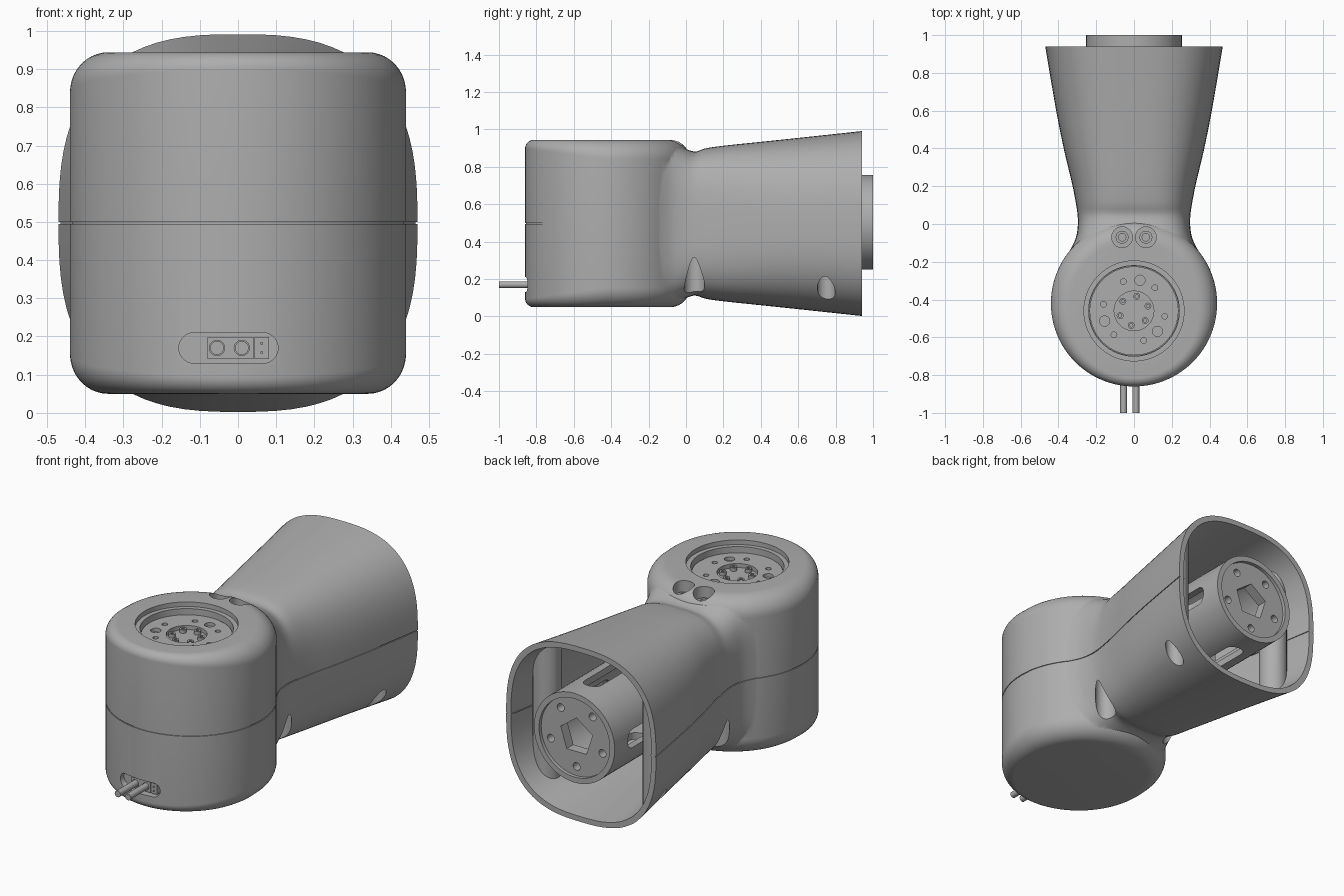
import bpy, bmesh
from math import sin, cos, pi, radians, copysign
from mathutils import Matrix, Vector

if "Cube" in bpy.data.objects:
    bpy.data.objects.remove(bpy.data.objects["Cube"])

grey = bpy.data.materials.new("matte_grey")
grey.use_nodes = True
grey.diffuse_color = (0.42, 0.42, 0.42, 1)
grey.node_tree.nodes["Principled BSDF"].inputs["Base Color"].default_value = grey.diffuse_color

MID = 0.497                      # height of the seam between the shells
HEAD = Vector((0, -0.42, 0))     # axis of the round head
WELL = Vector((0, -0.46, 0))     # axis of the top flange
TO_BACK = Matrix.Rotation(-pi / 2, 4, 'X')


def loft(name, rings):
    """Closed solid through rings with equal point counts."""
    bm = bmesh.new()
    rows = [[bm.verts.new(p) for p in ring] for ring in rings]
    n = len(rows[0])
    for a, b in zip(rows, rows[1:]):
        for i in range(n):
            j = (i + 1) % n
            bm.faces.new((a[i], a[j], b[j], b[i]))
    bm.faces.new(rows[0])
    bm.faces.new(rows[-1])
    bmesh.ops.recalc_face_normals(bm, faces=bm.faces)
    mesh = bpy.data.meshes.new(name)
    bm.to_mesh(mesh)
    bm.free()
    mesh.materials.append(grey)
    ob = bpy.data.objects.new(name, mesh)
    bpy.context.collection.objects.link(ob)
    return ob


def prism(name, outline, depth, place):
    return loft(name, [[place @ Vector((x, y, z)) for x, y in outline] for z in (0, depth)])


def circle(r, n=32, turn=0.0):
    return [(r * cos(turn + 2 * pi * i / n), r * sin(turn + 2 * pi * i / n)) for i in range(n)]


def stadium(half, r):
    return [(x + copysign(half, x), y) for x, y in circle(r, 32, pi / 32)]


def rect(w, h):
    return [(-w, -h), (w, -h), (w, h), (-w, h)]


def at(x, y, z):
    return Matrix.Translation((x, y, z))


def boolean(ob, others, operation='DIFFERENCE'):
    bpy.context.view_layer.objects.active = ob
    for other in others:
        mod = ob.modifiers.new("cut", 'BOOLEAN')
        mod.operation, mod.object = operation, other
        bpy.ops.object.modifier_apply(modifier=mod.name)
        bpy.data.objects.remove(other)


def around(centre, r, count, first):
    for i in range(count):
        a = radians(first) + 2 * pi * i / count
        yield centre.x + r * cos(a), centre.y + r * sin(a)


# Arm sections: y, half width, half height, squareness
ARM = [(-0.3, .405, .436, 7), (-0.2, .376, .438, 6), (-0.13, .334, .437, 5.2),
       (-0.07, .307, .425, 4.5), (0, .297, .398, 3.8), (.05, .299, .385, 3.4),
       (.1, .306, .401, 3.2), (.2, .325, .416, 3), (.4, .372, .437, 2.8),
       (.6, .412, .458, 2.7), (.94, .47, .4945, 2.7)]


def arm_values(y):
    """Smooth interpolation of the section table."""
    i = max(k for k in range(len(ARM) - 1) if ARM[k][0] <= y)
    a, b = ARM[i], ARM[i + 1]
    before, after = ARM[max(i - 1, 0)], ARM[min(i + 2, len(ARM) - 1)]
    d = b[0] - a[0]
    t = (y - a[0]) / d
    out = []
    for k in (1, 2, 3):
        m0 = (b[k] - before[k]) / (b[0] - before[0]) * d
        m1 = (after[k] - a[k]) / (after[0] - a[0]) * d
        out.append(a[k] + t * m0 + t * t * (3 * (b[k] - a[k]) - 2 * m0 - m1)
                   + t ** 3 * (2 * (a[k] - b[k]) + m0 + m1))
    return out


def arm_ring(y, inset=0.0, reach=None):
    w, h, n = arm_values(y)
    w, h = w - inset, h - inset
    ring = []
    steps = 80
    for i in range(steps):
        if i % (steps // 2) == 0:         # seam groove on each side
            s = 1 if i == 0 else -1
            for x, z in ((w, -1), (w - .005, -1), (w - .005, 1), (w, 1)):
                ring.append((s * x, y if reach is None else reach, MID + s * z * .0025))
        a = 2 * pi * (i + .5) / steps
        ring.append((copysign(w * abs(cos(a)) ** (2 / n), cos(a)), y if reach is None else reach,
                     MID + copysign(h * abs(sin(a)) ** (2 / n), sin(a))))
    return ring


def span(a, b, n):
    return [a + (b - a) * i / n for i in range(n + 1)]


# Round head with soft edges, tighter at the front
def head_ring(tilt, sign):
    ring = []
    for i in range(96):
        a = 2 * pi * i / 96
        f = .105 - .06 * max(0, -sin(a))
        r = .44 - f + f * cos(tilt)
        ring.append(HEAD + Vector((r * cos(a), r * sin(a), MID + sign * (.447 - f + f * sin(tilt)))))
    return ring


tilts = span(0, pi / 2, 10)
groove = [[HEAD + Vector((x, y, MID + z)) for x, y in circle(r, 96)]
          for r, z in ((.44, -.0025), (.435, -.0025), (.435, .0025), (.44, .0025))]
body = loft("body_shell", [head_ring(t, -1) for t in reversed(tilts)] + groove
            + [head_ring(t, 1) for t in tilts])

# Flared arm, hollowed from the back but keeping the screw bosses
arm = loft("arm", [arm_ring(y) for y in span(-0.3, .94, 62)])
cavity = loft("cavity", [arm_ring(y, .03) for y in span(.15, .94, 30)] + [arm_ring(.94, .03, 1.1)])
boolean(cavity, [prism("boss", circle(.075), 1.2, at(s * .345, .75, -.1)) for s in (-1, 1)])
boolean(arm, [cavity])
boolean(body, [arm], 'UNION')

# Screw pockets, flange well, sockets and cable opening
cuts = []
for s in (-1, 1):
    cuts.append(prism("waist_pocket", circle(.055), .5, at(s * .237, .045, -.05)))
    cuts.append(prism("rear_pocket", circle(.048), .4, at(s * .345, .75, -.05)))
    cuts.append(prism("socket_cut", circle(.055), .2, at(s * .063, -.07, .87)))
for r, z in ((.265, .918), (.24, .87)):
    cuts.append(prism("well_cut", circle(r, 64), .2, at(*WELL.xy, z)))
cuts.append(prism("cable_cut", stadium(.09, .04), .1, at(-.025, -.9, .17) @ TO_BACK))
boolean(body, cuts)

# Top flange plate with bolt holes and a central recess
plate = prism("flange_plate", circle(.235, 64), .035, at(*WELL.xy, .85))
cuts = [prism("recess", circle(.105, 48), .1, at(*WELL.xy, .862))]
for first, r in ((79, .027), (48, .015), (110, .015)):
    for x, y in around(WELL, .165, 3, first):
        cuts.append(prism("hole", circle(r, 20), .1, at(x, y, .865)))
boolean(plate, cuts)
boolean(body, [prism("recess_room", circle(.237, 64), .05, at(*WELL.xy, .85))])
for x, y in around(WELL, .078, 6, 79):
    screw = prism("flange_screw", circle(.018, 20), .022, at(x, y, .86))
    boolean(screw, [prism("hex", circle(.009, 6), .03, at(x, y, .872))])

# Sockets on the neck
for s in (-1, 1):
    ring = prism("socket_ring", circle(.034), .025, at(s * .063, -.07, .865))
    boolean(ring, [prism("bore", circle(.02, 24), .05, at(s * .063, -.07, .874))])

# Cable connector and cables
connector = prism("connector", rect(.06, .029), .045, at(-.02, -.84, .17) @ TO_BACK)
boolean(connector, [prism("jack", circle(.02, 24), .03, at(x, -.85, .17) @ TO_BACK)
                    for x in (-.055, .01)])
prism("small_plug", rect(.019, .029), .045, at(.062, -.84, .17) @ TO_BACK)
for x, z in ((-.055, .17), (.01, .17)):
    prism("cable", circle(.018, 24), .2, at(x, -1, z) @ TO_BACK)
for z in (.158, .182):
    prism("plug_pin", circle(.004, 12), .01, at(.062, -.848, z) @ TO_BACK)

# Rear mounting tube with four long windows
MOUNT = Vector((0, 0, .503))
tube = prism("mount_tube", circle(.253, 64), .87, at(0, .13, MOUNT.z) @ TO_BACK)
cuts = [prism("bore", circle(.215, 64), .74, at(0, .18, MOUNT.z) @ TO_BACK),
        prism("face_step", circle(.222, 64), .1, at(0, .98, MOUNT.z) @ TO_BACK)]
for k in range(4):
    turn = at(*MOUNT) @ Matrix.Rotation(k * pi / 2, 4, 'Y')
    cuts.append(prism("window", stadium(.2, .052), .2,
                      turn @ at(0, .63, .15) @ Matrix.Rotation(pi / 2, 4, 'Z')))
cuts.append(prism("centre_hole", circle(.105, 5, -pi / 2), .2, at(0, .9, MOUNT.z) @ TO_BACK))
for x, y in around(Vector((0, 0)), .17, 5, -90):
    cuts.append(prism("bolt_hole", circle(.022, 20), .2, at(x, .9, MOUNT.z + y) @ TO_BACK))
boolean(tube, cuts)

# Smooth shading with crisp edges
bpy.ops.object.select_all(action='DESELECT')
for ob in bpy.context.collection.objects:
    if ob.type == 'MESH':
        ob.select_set(True)
        bpy.context.view_layer.objects.active = ob
bpy.ops.object.shade_smooth_by_angle(angle=radians(32))
